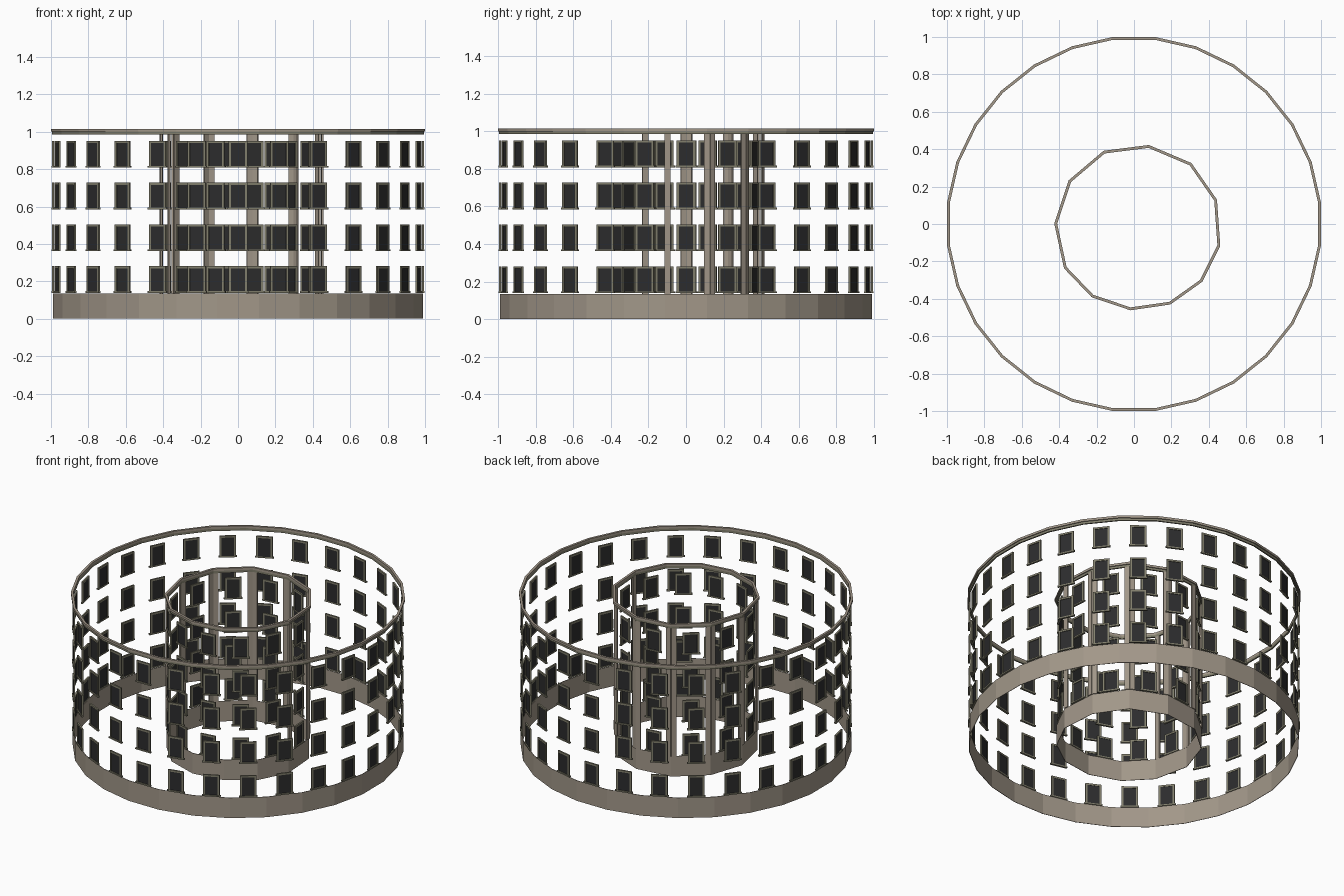
import bpy, bmesh, math
from mathutils import Matrix, Vector

cube = bpy.data.objects.get("Cube")
if cube:
    bpy.data.objects.remove(cube, do_unlink=True)


def material(name, rgb):
    m = bpy.data.materials.new(name)
    m.use_nodes = True
    m.diffuse_color = (*rgb, 1)
    m.node_tree.nodes["Principled BSDF"].inputs["Base Color"].default_value = (*rgb, 1)
    return m


STONE = material("warm stone", (0.36, 0.31, 0.25))
TRIM = material("olive trim", (0.22, 0.21, 0.15))
GLASS = material("dark glass", (0.025, 0.025, 0.026))


def finish(name, bm, mat):
    bmesh.ops.recalc_face_normals(bm, faces=bm.faces)
    mesh = bpy.data.meshes.new(name)
    bm.to_mesh(mesh)
    bm.free()
    mesh.materials.append(mat)
    bpy.context.collection.objects.link(bpy.data.objects.new(name, mesh))


def edges(poly):
    return [(poly[i], poly[(i + 1) % len(poly)]) for i in range(len(poly))]


def outward(a, b):
    d = (b - a).normalized()
    return Vector((d.y, -d.x))


def offset(poly, dist):
    """Mitred offset of a counter-clockwise polygon."""
    result = []
    for i, p in enumerate(poly):
        n1 = outward(poly[i - 1], p)
        n2 = outward(p, poly[(i + 1) % len(poly)])
        result.append(p + (n1 + n2) * dist / (1 + n1.dot(n2)))
    return result


def ring(name, poly, inner, outer, z0, z1, mat):
    """Closed band following the polygon with a rectangular section."""
    bm = bmesh.new()
    section = ((inner, z0), (outer, z0), (outer, z1), (inner, z1))
    loops = [[bm.verts.new((p.x, p.y, z)) for p in offset(poly, d)] for d, z in section]
    for k in range(4):
        a, b = loops[k], loops[(k + 1) % 4]
        for i in range(len(poly)):
            j = (i + 1) % len(poly)
            bm.faces.new((a[i], a[j], b[j], b[i]))
    finish(name, bm, mat)


def wall_matrix(a, b):
    """Local frame of a wall: x along it, y outward, z up."""
    d, n, mid = (b - a).normalized(), outward(a, b), (a + b) / 2
    return Matrix(((d.x, n.x, 0, mid.x), (d.y, n.y, 0, mid.y),
                   (0, 0, 1, 0), (0, 0, 0, 1)))


def box(bm, frame, x0, x1, y0, y1, z0, z1):
    centre = Matrix.Translation(((x0 + x1) / 2, (y0 + y1) / 2, (z0 + z1) / 2))
    size = Matrix.Diagonal((x1 - x0, y1 - y0, z1 - z0, 1))
    bmesh.ops.create_cube(bm, size=1, matrix=frame @ centre @ size)


BASE_TOP, RAIL_LOW, RAIL_MID, RAIL_TOP = 0.135, 0.985, 1.0, 1.015
WIN_W, WIN_H, BORDER, ROW_STEP = 0.1, 0.143, 0.012, 0.2235


def windows(name, poly):
    frames, panes = bmesh.new(), bmesh.new()
    w = WIN_W / 2
    for a, b in edges(poly):
        m = wall_matrix(a, b)
        for row in range(4):
            z = 0.138 + row * ROW_STEP
            top = z + WIN_H
            for s in (-w, w - BORDER):
                box(frames, m, s, s + BORDER, -0.004, 0.006, z, top)
            box(frames, m, -w, w, -0.004, 0.006, top - BORDER, top)
            # Slightly wider sill
            box(frames, m, -w - 0.006, w + 0.006, -0.004, 0.009, z, z + 0.009)
            box(panes, m, -w + BORDER, w - BORDER, -0.002, 0.002, z + 0.009, top - BORDER)
    finish(name + "_window_frames", frames, TRIM)
    finish(name + "_window_panes", panes, GLASS)


def enclosure(name, poly):
    ring(name + "_base_wall", poly, -0.003, 0, 0, BASE_TOP, STONE)
    ring(name + "_lower_cornice", poly, -0.004, 0.005, RAIL_LOW, RAIL_MID, TRIM)
    ring(name + "_upper_cornice", poly, -0.004, 0.011, RAIL_MID, RAIL_TOP, STONE)
    windows(name, poly)


# Outer wall: regular polygon with flat sides on the axes
SIDES = 28
step = math.tau / SIDES
radius = 0.989 / math.cos(step / 2)
outer = [Vector((math.cos((i + 0.5) * step), math.sin((i + 0.5) * step))) * radius
         for i in range(SIDES)]
enclosure("outer", outer)

# Courtyard wall: slightly irregular polygon
court = [Vector(p) for p in (
    (0.45, -0.115), (0.433, 0.126), (0.3, 0.317), (0.078, 0.411),
    (-0.158, 0.381), (-0.34, 0.227), (-0.415, 0.002), (-0.364, -0.232),
    (-0.22, -0.382), (-0.019, -0.45), (0.19, -0.42), (0.356, -0.302))]
enclosure("courtyard", court)

# Corner pilasters on the seven rear walls of the courtyard
bm = bmesh.new()
for a, b in edges(court)[:7]:
    m, half = wall_matrix(a, b), (b - a).length / 2
    for x in (-half, half - 0.031):
        box(bm, m, x, x + 0.031, -0.004, 0.006, BASE_TOP, RAIL_LOW)
finish("courtyard_pilasters", bm, STONE)
